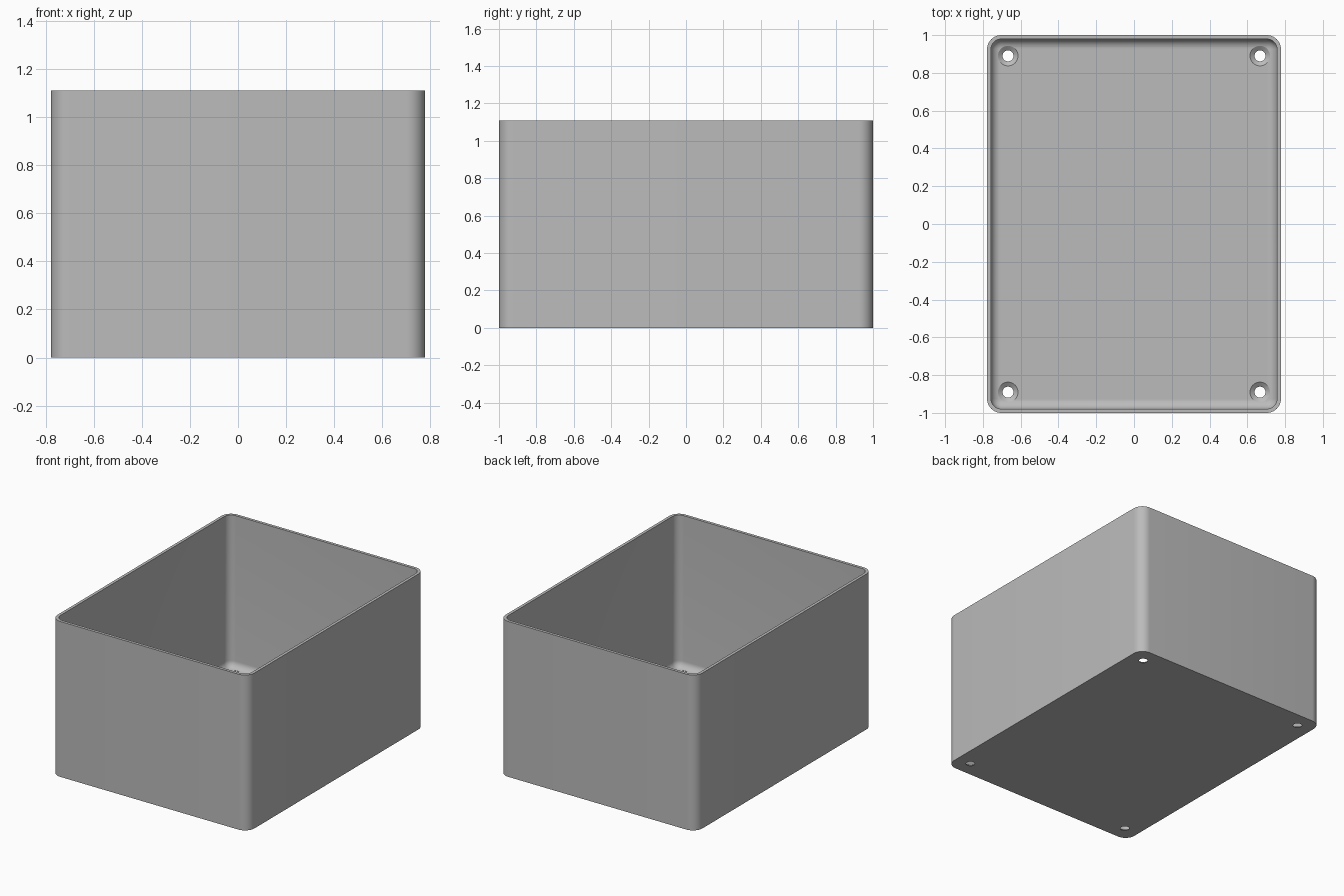
import bpy, bmesh, math

cube = bpy.data.objects.get("Cube")
if cube:
    bpy.data.objects.remove(cube, do_unlink=True)

HALF_X, HALF_Y, HEIGHT = 0.778, 1.0, 1.11
CORNER, WALL, FLOOR, FILLET = 0.075, 0.021, 0.022, 0.05
HOLE_X, HOLE_Y = 0.667, 0.89
HOLE_R, SINK_R = 0.029, 0.053

grey = bpy.data.materials.new("Plain grey")
grey.use_nodes = True
grey.diffuse_color = (0.5, 0.5, 0.5, 1)
grey.node_tree.nodes["Principled BSDF"].inputs["Base Color"].default_value = (0.5, 0.5, 0.5, 1)


def rounded_ring(bm, inset, z, steps=10):
    """Rounded rectangle, shrunk by inset, at height z."""
    r = CORNER - inset
    cx, cy = HALF_X - CORNER, HALF_Y - CORNER
    ring = []
    for i, (sx, sy) in enumerate([(1, 1), (-1, 1), (-1, -1), (1, -1)]):
        for k in range(steps + 1):
            a = math.pi / 2 * (i + k / steps)
            ring.append(bm.verts.new((sx * cx + r * math.cos(a),
                                      sy * cy + r * math.sin(a), z)))
    return ring


def circle_ring(bm, x, y, r, z, n=32):
    return [bm.verts.new((x + r * math.cos(2 * math.pi * k / n),
                          y + r * math.sin(2 * math.pi * k / n), z)) for k in range(n)]


def loft(bm, rings):
    """Skin consecutive rings and cap both ends."""
    for a, b in zip(rings, rings[1:]):
        for k in range(len(a)):
            j = (k + 1) % len(a)
            bm.faces.new((a[k], a[j], b[j], b[k]))
    bm.faces.new(rings[0][::-1])
    bm.faces.new(rings[-1])


def finish(bm, name):
    bmesh.ops.recalc_face_normals(bm, faces=bm.faces)
    mesh = bpy.data.meshes.new(name)
    bm.to_mesh(mesh)
    bm.free()
    mesh.materials.append(grey)
    obj = bpy.data.objects.new(name, mesh)
    bpy.context.collection.objects.link(obj)
    return obj


# Open box: outer wall, flat rim, inner wall, filleted floor
bm = bmesh.new()
profile = [(0, 0), (0, HEIGHT), (WALL, HEIGHT)]
for k in range(9):
    a = math.pi / 2 * k / 8
    profile.append((WALL + FILLET * (1 - math.cos(a)),
                    FLOOR + FILLET * (1 - math.sin(a))))
loft(bm, [rounded_ring(bm, inset, z) for inset, z in profile])
box = finish(bm, "open_box")

# Countersunk screw holes in the four floor corners
bm = bmesh.new()
for sx in (-1, 1):
    for sy in (-1, 1):
        x, y = sx * HOLE_X, sy * HOLE_Y
        loft(bm, [circle_ring(bm, x, y, r, z) for r, z in
                  [(HOLE_R, -0.05), (HOLE_R, 0.004), (SINK_R, FLOOR), (SINK_R, 0.1)]])
cutter = finish(bm, "screw_hole_cutter")
cutter.hide_render = True

cut = box.modifiers.new("Screw holes", 'BOOLEAN')
cut.operation = 'DIFFERENCE'
cut.solver = 'EXACT'
cut.object = cutter

bpy.ops.object.select_all(action='DESELECT')
box.select_set(True)
bpy.context.view_layer.objects.active = box
bpy.ops.object.modifier_apply(modifier=cut.name)
bpy.data.objects.remove(cutter, do_unlink=True)
bpy.ops.object.shade_smooth_by_angle(angle=math.radians(30))
